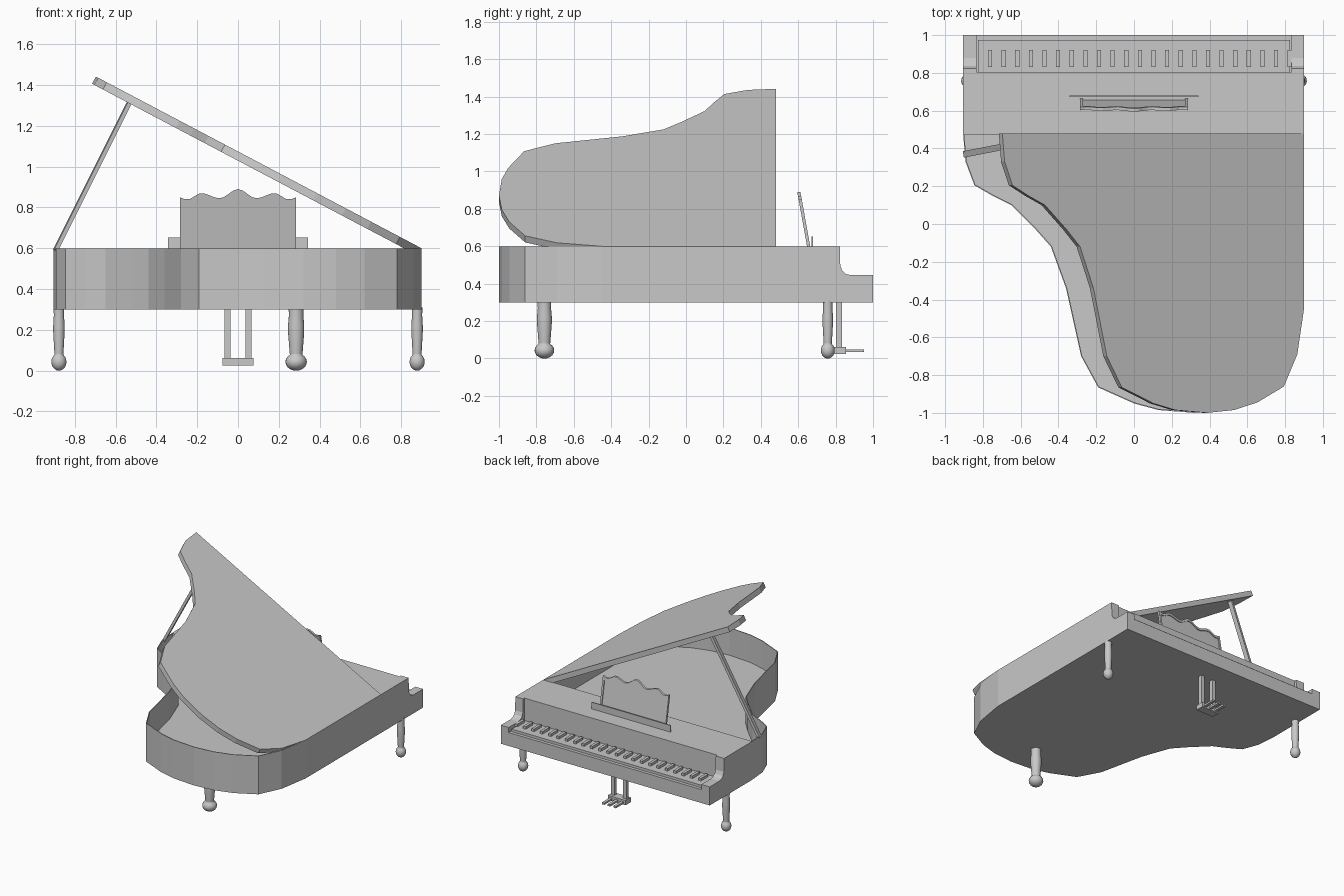
import bpy, bmesh, math
from mathutils import Matrix, Vector

if "Cube" in bpy.data.objects:
    bpy.data.objects.remove(bpy.data.objects["Cube"])

mat = bpy.data.materials.new("plain grey")
mat.diffuse_color = (0.58, 0.58, 0.58, 1)
mat.use_nodes = True
mat.node_tree.nodes["Principled BSDF"].inputs["Base Color"].default_value = mat.diffuse_color


def finish(name, bm):
    bmesh.ops.recalc_face_normals(bm, faces=bm.faces)
    me = bpy.data.meshes.new(name)
    bm.to_mesh(me)
    bm.free()
    me.materials.append(mat)
    ob = bpy.data.objects.new(name, me)
    bpy.context.collection.objects.link(ob)
    return ob


def prism_bm(pts, place, lo, hi):
    """Extrude a 2D profile between lo and hi; place maps (a, b, t) to xyz."""
    bm = bmesh.new()
    bot = [bm.verts.new(place(a, b, lo)) for a, b in pts]
    top = [bm.verts.new(place(a, b, hi)) for a, b in pts]
    n = len(pts)
    bm.faces.new(bot[::-1])
    cap = bm.faces.new(top)
    for i in range(n):
        j = (i + 1) % n
        bm.faces.new((bot[i], bot[j], top[j], top[i]))
    bmesh.ops.recalc_face_normals(bm, faces=bm.faces)
    return bm, cap


XY = lambda a, b, t: (a, b, t)
YZ = lambda a, b, t: (t, a, b)
XZ = lambda a, b, t: (a, t, b)


def box(name, x0, x1, y0, y1, z0, z1):
    bm, _ = prism_bm([(x0, y0), (x1, y0), (x1, y1), (x0, y1)], XY, z0, z1)
    return finish(name, bm)


def lathe(name, profile, loc, sides=20):
    bm = bmesh.new()
    rings = [[bm.verts.new((loc[0] + r * math.cos(2 * math.pi * k / sides),
                            loc[1] + r * math.sin(2 * math.pi * k / sides), z))
              for k in range(sides)] for r, z in profile]
    for a, b in zip(rings, rings[1:]):
        for k in range(sides):
            m = (k + 1) % sides
            bm.faces.new((a[k], a[m], b[m], b[k]))
    bm.faces.new(rings[0])
    bm.faces.new(rings[-1])
    ob = finish(name, bm)
    for p in ob.data.polygons:
        p.use_smooth = len(p.vertices) == 4
    return ob


# Curved outline shared by the case and the lid
outline = [(-0.905, 0.48), (0.9, 0.48), (0.9, -0.45), (0.86, -0.69), (0.78, -0.86),
           (0.62, -0.945), (0.48, -0.985), (0.32, -1.0), (0.13, -0.985), (0.0, -0.95),
           (-0.19, -0.865), (-0.28, -0.70), (-0.36, -0.34), (-0.44, -0.12),
           (-0.52, -0.03), (-0.65, 0.10), (-0.75, 0.15), (-0.845, 0.205), (-0.892, 0.33)]

# Case: thin rim with a sunken soundboard
bm, cap = prism_bm(outline, XY, 0.3, 0.6)
bmesh.ops.inset_region(bm, faces=[cap], thickness=0.006, use_even_offset=True)
ret = bmesh.ops.extrude_face_region(bm, geom=[cap])
verts = [g for g in ret["geom"] if isinstance(g, bmesh.types.BMVert)]
bmesh.ops.translate(bm, verts=verts, vec=(0, 0, -0.215))
if cap.is_valid:
    bmesh.ops.delete(bm, geom=[cap], context="FACES_ONLY")
finish("case", bm)

# Lid: hinged on the right side and propped open
bm, _ = prism_bm([(x - 0.9, y) for x, y in outline], XY, -0.04, 0)
bmesh.ops.transform(bm, verts=bm.verts, matrix=Matrix.Translation((0.9, 0, 0.6))
                    @ Matrix.Rotation(math.radians(27.8), 4, "Y"))
finish("lid", bm)

# Lid prop
p0, p1 = Vector((-0.895, 0.37, 0.59)), Vector((-0.535, 0.44, 1.31))
bm = bmesh.new()
bmesh.ops.create_cube(bm, size=1)
d = p1 - p0
bmesh.ops.transform(bm, verts=bm.verts, matrix=Matrix.Translation((p0 + p1) / 2)
                    @ d.to_track_quat("Z", "Y").to_matrix().to_4x4()
                    @ Matrix.Diagonal((0.034, 0.02, d.length, 1)))
finish("lid_prop", bm)

# Keyboard end: cheeks, front deck and key bed
cheek = [(0.48, 0.3), (1.0, 0.3), (1.0, 0.445), (0.88, 0.445), (0.855, 0.452),
         (0.836, 0.468), (0.825, 0.495), (0.822, 0.6), (0.48, 0.6)]
for side, lo, hi in (("left", -0.905, -0.833), ("right", 0.833, 0.9)):
    bm, _ = prism_bm(cheek, YZ, lo, hi)
    finish(side + "_cheek", bm)
box("front_deck", -0.833, 0.833, 0.48, 0.805, 0.3, 0.6)
box("key_bed", -0.833, 0.833, 0.805, 1.0, 0.3, 0.405)
box("white_keys", -0.825, 0.825, 0.805, 0.975, 0.405, 0.425)
for i in range(23):
    x = -0.762 + i * 0.0721
    box("black_key", x - 0.011, x + 0.011, 0.83, 0.92, 0.425, 0.445)

# Music desk: wavy panel leaning back, with a raised frame and a low ledge
N = 24


def wave(x):
    keys = [(0, 0.89), (0.09, 0.845), (0.18, 0.87), (0.25, 0.838), (0.285, 0.85)]
    x = abs(x)
    for (a, za), (b, zb) in zip(keys, keys[1:]):
        if x <= b + 1e-6:
            t = (x - a) / (b - a)
            return za + (zb - za) * (1 - math.cos(math.pi * t)) / 2
    return keys[-1][1]


lean = lambda a, b, t: (a, 0.652 - (b - 0.6) * 0.18 + t, b)
xs = [0.285 - 0.57 * i / N for i in range(N + 1)]
bm, _ = prism_bm([(-0.285, 0.6), (0.285, 0.6)] + [(x, wave(x)) for x in xs],
                 lean, -0.005, 0.005)
finish("music_desk", bm)
bm, _ = prism_bm([(x, wave(x)) for x in xs] + [(x, wave(x) - 0.02) for x in xs[::-1]],
                 lean, 0.004, 0.012)
finish("desk_top_trim", bm)
for s in (-1, 1):
    bm, _ = prism_bm([(s * 0.285, 0.6), (s * 0.27, 0.6), (s * 0.27, 0.835), (s * 0.285, 0.845)],
                     lean, 0.004, 0.012)
    finish("desk_side_trim", bm)
box("desk_ledge", -0.342, 0.342, 0.672, 0.68, 0.6, 0.652)

# Turned legs with ball feet
def leg(name, x, y, w):
    ball = [(0.037 * w * math.sin(a), 0.043 - 0.043 * math.cos(a))
            for a in (math.pi * k / 10 for k in range(1, 9))]
    stem = [(0.022 * w, 0.083), (0.023 * w, 0.1), (0.028 * w, 0.19), (0.028 * w, 0.22),
            (0.025 * w, 0.27), (0.026 * w, 0.31)]
    lathe(name, [(0.008, 0.0)] + ball + stem, (x, y))


leg("front_left_leg", -0.878, 0.758, 1.0)
leg("front_right_leg", 0.878, 0.758, 1.0)
leg("tail_leg", 0.285, -0.757, 1.42)

# Pedal lyre
for x in (-0.052, 0.052):
    box("pedal_post", x - 0.015, x + 0.015, 0.803, 0.833, 0.055, 0.31)
box("pedal_box", -0.077, 0.077, 0.79, 0.856, 0.025, 0.062)
for x in (-0.05, 0, 0.05):
    box("pedal", x - 0.011, x + 0.011, 0.85, 0.953, 0.034, 0.048)
